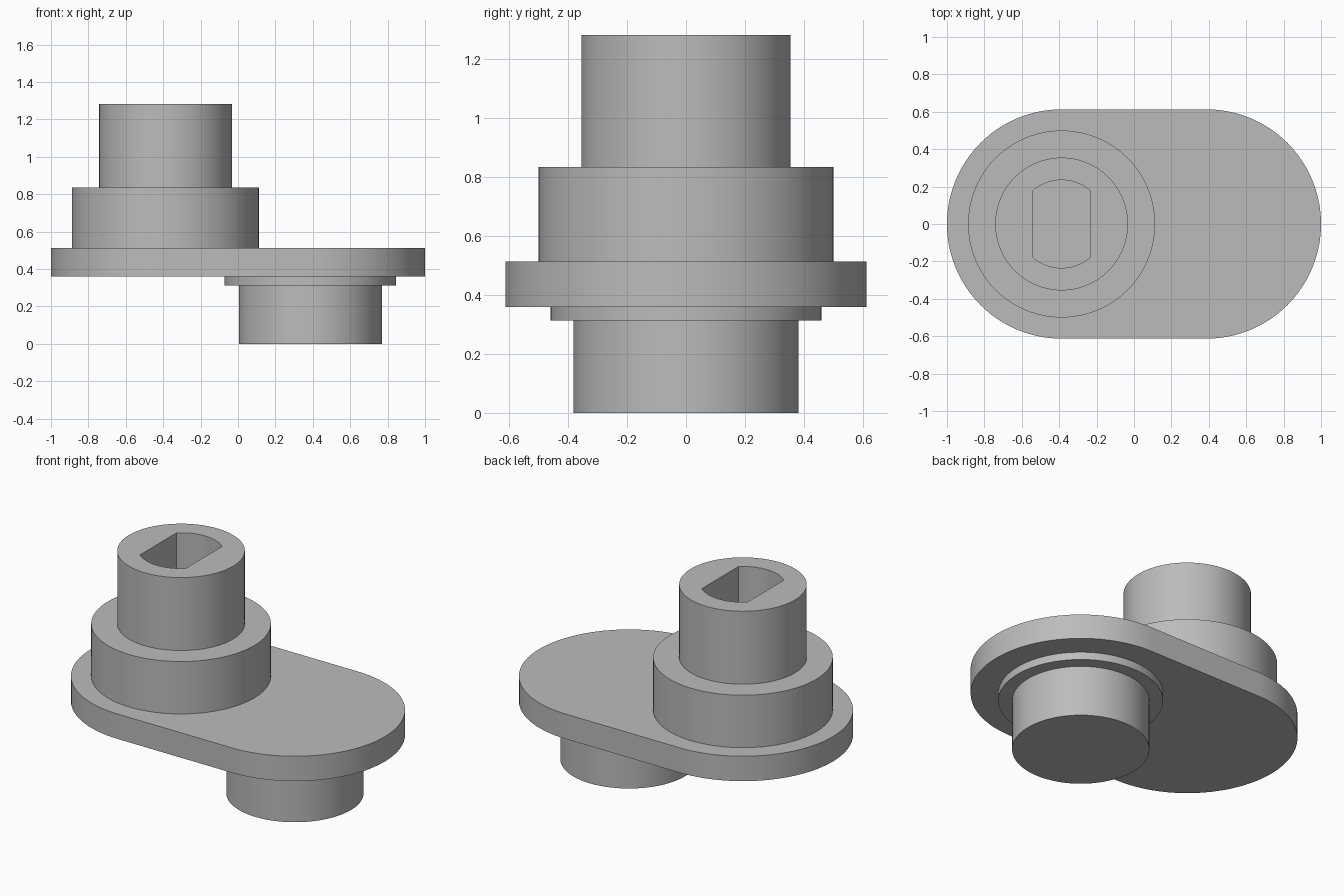
import bpy
import bmesh
from math import cos, sin, pi, radians

SEGMENTS = 96
OFFSET = 0.387          # distance of both axes from the centre

cube = bpy.data.objects.get("Cube")
if cube:
    bpy.data.objects.remove(cube, do_unlink=True)

grey = bpy.data.materials.new("plain grey")
grey.use_nodes = True
colour = (0.5, 0.5, 0.5, 1)
grey.diffuse_color = colour
grey.node_tree.nodes["Principled BSDF"].inputs["Base Color"].default_value = colour


def circle(radius):
    angles = [2 * pi * i / SEGMENTS for i in range(SEGMENTS)]
    return [(radius * cos(a), radius * sin(a)) for a in angles]


def flatted_circle(radius, half_width):
    return [(max(-half_width, min(half_width, x)), y) for x, y in circle(radius)]


def rounded_slab(radius, offset):
    half = SEGMENTS // 2
    points = []
    for side in (1, -1):
        for i in range(half + 1):
            a = pi * i / half - pi / 2
            points.append((side * (offset + radius * cos(a)), side * radius * sin(a)))
    return points


def loft(name, x, sections):
    """Join matching outlines at given heights and cap both ends."""
    bm = bmesh.new()
    rings = [[bm.verts.new((px, py, z)) for px, py in outline]
             for outline, z in sections]
    for low, high in zip(rings, rings[1:]):
        for i in range(len(low)):
            j = (i + 1) % len(low)
            bm.faces.new((low[i], low[j], high[j], high[i]))
    bm.faces.new(rings[0][::-1])
    bm.faces.new(rings[-1])
    bmesh.ops.recalc_face_normals(bm, faces=bm.faces)
    mesh = bpy.data.meshes.new(name)
    bm.to_mesh(mesh)
    bm.free()
    mesh.materials.append(grey)
    obj = bpy.data.objects.new(name, mesh)
    obj.location.x = x
    bpy.context.collection.objects.link(obj)
    bpy.ops.object.select_all(action="DESELECT")
    obj.select_set(True)
    bpy.context.view_layer.objects.active = obj
    bpy.ops.object.shade_smooth_by_angle(angle=radians(30))


# Crank web
web = rounded_slab(1 - OFFSET, OFFSET)
loft("crank_web", 0, [(web, 0.36), (web, 0.513)])

# Upper stepped shaft with a double-flat socket in its end
collar, shaft = circle(0.5), circle(0.355)
socket = flatted_circle(0.235, 0.155)
loft("stepped_shaft", -OFFSET, [
    (collar, 0.513), (collar, 0.835), (shaft, 0.835),
    (shaft, 1.283), (socket, 1.283), (socket, 0.835)])

# Lower crank pin with its thin shoulder
pin, shoulder = circle(0.382), circle(0.459)
loft("crank_pin", OFFSET, [
    (pin, 0), (pin, 0.313), (shoulder, 0.313), (shoulder, 0.36)])
